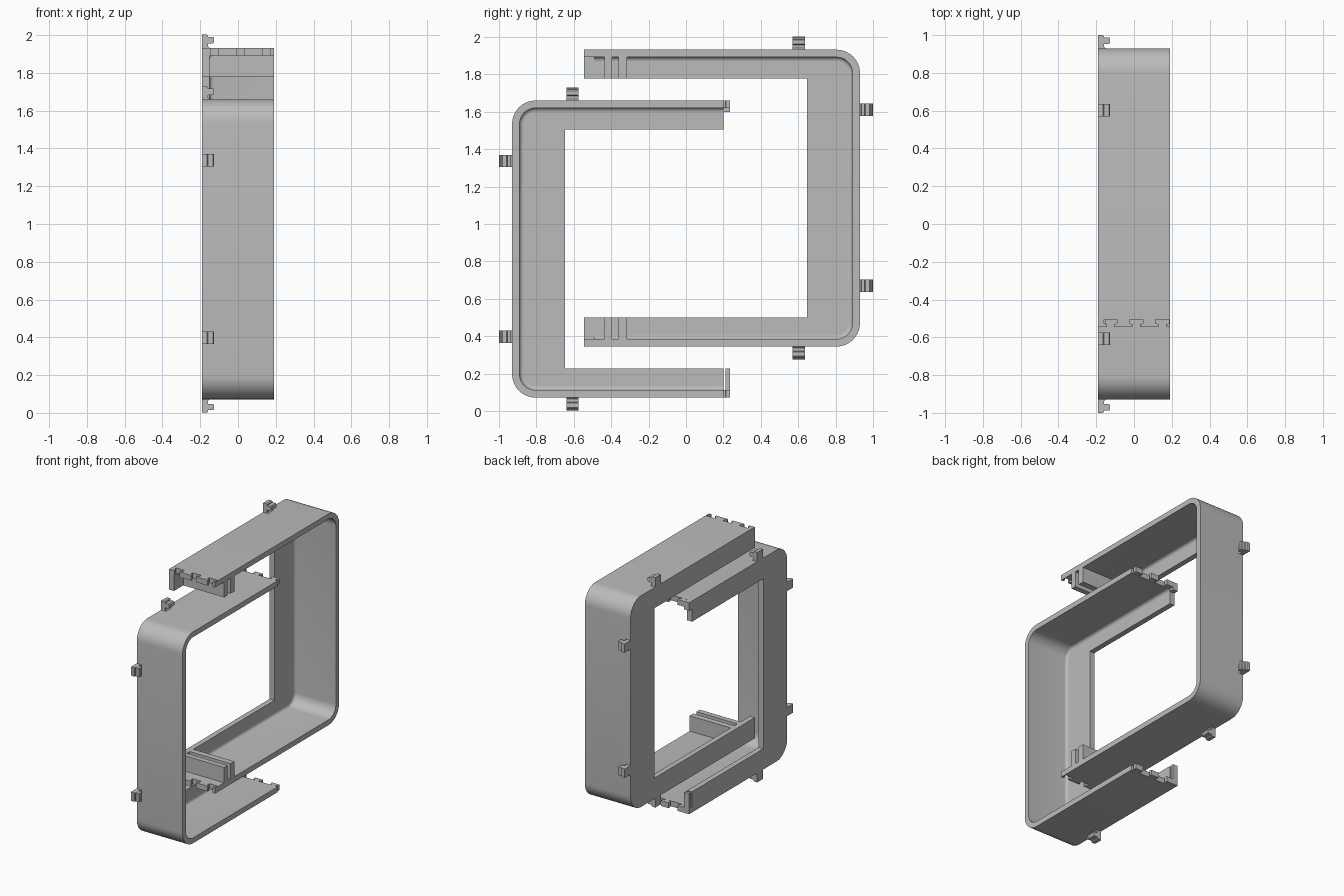
import bpy, bmesh, math
from mathutils import Vector

cube = bpy.data.objects.get("Cube")
if cube:
    bpy.data.objects.remove(cube, do_unlink=True)

grey = bpy.data.materials.new("plain grey")
grey.use_nodes = True
grey.diffuse_color = (0.5, 0.5, 0.5, 1)
grey.node_tree.nodes["Principled BSDF"].inputs["Base Color"].default_value = (0.5, 0.5, 0.5, 1)

HALF = 0.19      # half depth of the frame
WALL = 0.04      # wall and flange thickness
RADIUS = 0.125   # outer corner radius
ARM = 0.155      # flange height along the arms
POST = 0.283     # flange width along the upright
INNER = -HALF + WALL


def finish(name, bm, smooth=False):
    bmesh.ops.recalc_face_normals(bm, faces=bm.faces)
    mesh = bpy.data.meshes.new(name)
    bm.to_mesh(mesh)
    bm.free()
    mesh.materials.append(grey)
    obj = bpy.data.objects.new(name, mesh)
    bpy.context.collection.objects.link(obj)
    if smooth:
        bpy.ops.object.select_all(action='DESELECT')
        obj.select_set(True)
        bpy.context.view_layer.objects.active = obj
        bpy.ops.object.shade_smooth_by_angle(angle=math.radians(30))
    return obj


def prism(name, pts, axis, lo, hi):
    """Extrude a flat outline along one axis; outline uses the other two in order."""
    bm = bmesh.new()

    def place(p, h):
        co = list(p)
        co.insert(axis, h)
        return bm.verts.new(co)

    a = [place(p, lo) for p in pts]
    b = [place(p, hi) for p in pts]
    bm.faces.new(a)
    bm.faces.new(b)
    for i in range(len(a)):
        j = (i + 1) % len(a)
        bm.faces.new((a[i], a[j], b[j], b[i]))
    return finish(name, bm)


def rect(a0, a1, b0, b1):
    return [(a0, b0), (a1, b0), (a1, b1), (a0, b1)]


def u_path(end, back, z0, z1, d):
    """U-shaped path in y and z, inset by d, with rounded corners."""
    s = 1 if end > back else -1
    r = RADIUS - d
    cy = back + s * RADIUS
    pts = [(end, z1 - d)]
    for cz, start in ((z1 - RADIUS, 90), (z0 + RADIUS, 180)):
        for i in range(11):
            t = math.radians(start + 9 * i)
            pts.append((cy + s * r * math.cos(t), cz + r * math.sin(t)))
    pts.append((end, z0 + d))
    return pts


def shell(name, end, back, z0, z1):
    """Sweep the wall section, with its inner fillet, round the U."""
    f = 0.02
    section = [(-HALF, 0), (HALF, 0), (HALF, WALL)]
    for i in range(5):
        t = math.radians(22.5 * i)
        section.append((INNER + f - f * math.sin(t), WALL + f - f * math.cos(t)))
    section.append((-HALF, WALL + f))
    bm = bmesh.new()
    rows = [[bm.verts.new((x, y, z)) for y, z in u_path(end, back, z0, z1, d)]
            for x, d in section]
    for a, b in zip(rows, rows[1:] + rows[:1]):
        for i in range(len(a) - 1):
            bm.faces.new((a[i], a[i + 1], b[i + 1], b[i]))
    bm.faces.new([r[0] for r in rows])
    bm.faces.new([r[-1] for r in rows])
    return finish(name, bm, True)


def flange(name, end, back, z0, z1):
    s = 1 if end > back else -1
    inner = back + s * POST
    pts = u_path(end, back, z0, z1, WALL)
    pts += [(end, z0 + ARM), (inner, z0 + ARM), (inner, z1 - ARM), (end, z1 - ARM)]
    prism(name, pts, 0, -HALF, INNER)


def hook(name, axis, base, sign, centre):
    """Small hooked tab standing out from the wall along y (1) or z (2)."""
    shape = [(-.19, -.005), (-.15, -.005), (-.15, 0), (-.158, .008), (-.158, .024),
             (-.132, .024), (-.126, .03), (-.126, .052), (-.132, .058),
             (-.158, .058), (-.158, .064), (-.164, .07), (-.19, .07)]
    pts = [(x, base + sign * h) for x, h in shape]
    prism(name, pts, 3 - axis, centre - .033, centre + .033)


front = dict(back=-.93, z0=.072, z1=1.66)
rear = dict(back=.93, z0=.345, z1=1.932)

# Two interlocking half frames
shell("front_wall", .2, **front)
flange("front_flange", .2, **front)
shell("rear_wall", -.49, **rear)
flange("rear_flange", -.545, **rear)

# Hooks on the outside of each half
for side, f, y, heights in (("front", front, -.607, (.397, 1.337)),
                            ("rear", rear, .603, (.67, 1.61))):
    hook(side + "_top_hook", 2, f["z1"], 1, y)
    hook(side + "_bottom_hook", 2, f["z0"], -1, y)
    for n, z in zip(("lower", "upper"), heights):
        hook(f"{side}_{n}_hook", 1, f["back"], math.copysign(1, f["back"]), z)

# Joint teeth on the front half, matching sockets on the rear half
centres = (-.125, .012, .15)
for level in ("bottom", "top"):
    low = level == "bottom"
    z = front["z0"] if low else front["z1"] - WALL
    for i, c in enumerate(centres):
        tooth = [(c - .018, .195), (c + .018, .195), (c + .018, .21), (c + .031, .213),
                 (c + .031, .235), (c - .031, .235), (c - .031, .213), (c - .018, .21)]
        prism(f"{level}_tooth_{i + 1}", tooth, 2, z, z + WALL)

    comb = [(-HALF, -.48), (-HALF, -.545)]
    for c in centres:
        comb += [(c - .02, -.545), (c - .02, -.53), (c - .035, -.527), (c - .035, -.505),
                 (c + .035, -.505), (c + .035, -.527), (c + .02, -.53), (c + .02, -.545)]
    comb += [(HALF, -.545), (HALF, -.48)]
    z = rear["z0"] if low else rear["z1"] - WALL
    prism(f"{level}_sockets", comb, 2, z, z + WALL)

    # Pair of cross ribs near each rear arm end
    if low:
        z0, z1 = rear["z0"] + .02, rear["z0"] + ARM
    else:
        z0, z1 = rear["z1"] - ARM, rear["z1"] - .02
    for n, y0, y1 in (("outer", -.435, -.395), ("inner", -.36, -.315)):
        prism(f"{level}_{n}_rib", rect(y0, y1, z0, z1), 0, -HALF + .01, HALF)

# Upright tongue at the lower front flange end, and small lip under the upper one
prism("lower_tongue", rect(.212, .235, front["z0"], front["z0"] + ARM), 0, -HALF, INNER)
prism("lower_tongue_neck", rect(.195, .215, front["z0"], front["z0"] + WALL), 0, -HALF, INNER)
prism("upper_lip", rect(.195, .235, front["z1"] - .06, front["z1"]), 0, -HALF, INNER)
